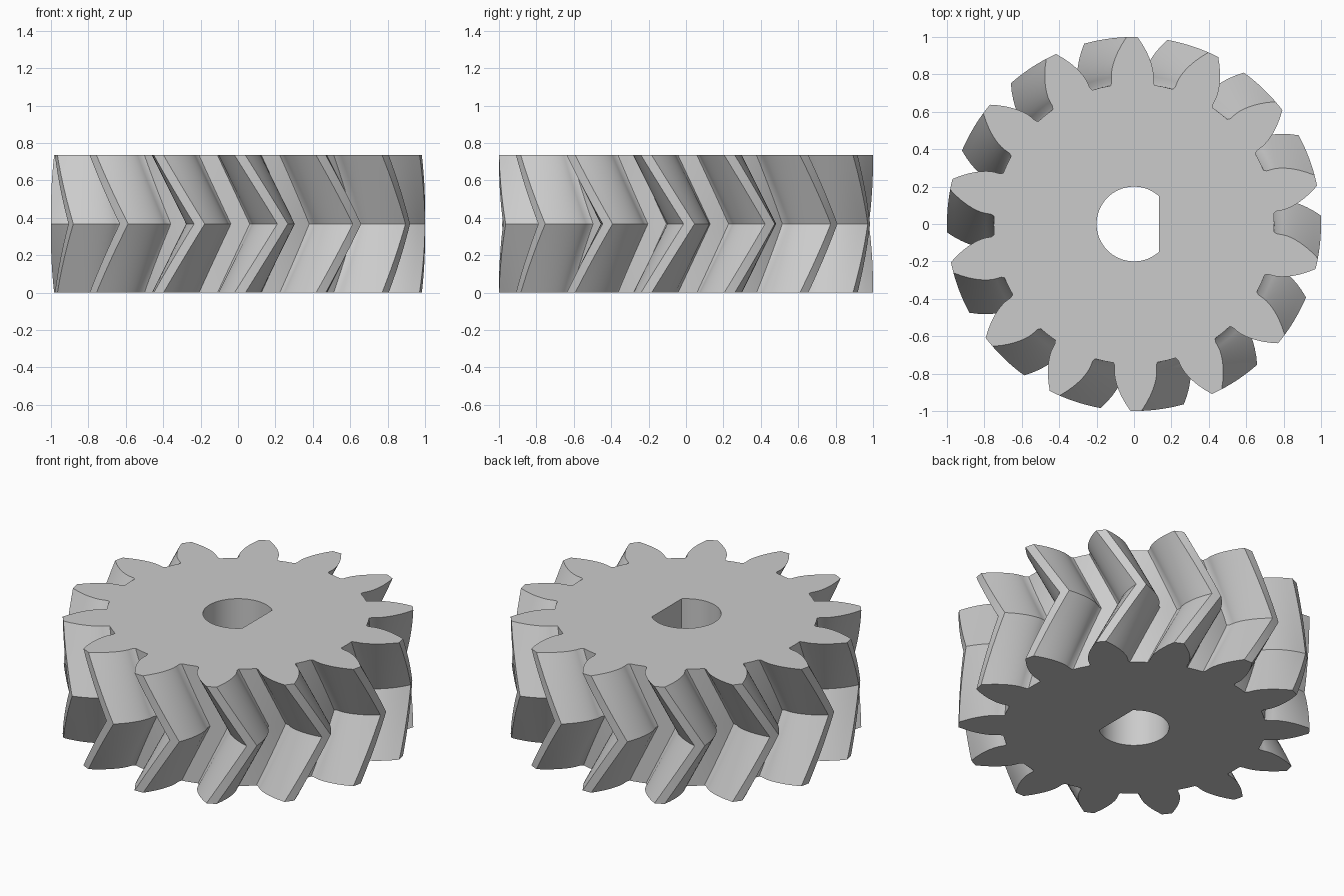
import bpy, bmesh
from math import radians, pi, cos, sin, tan, acos, sqrt

cube = bpy.data.objects.get("Cube")
if cube:
    bpy.data.objects.remove(cube, do_unlink=True)

TEETH = 14
TIP_R, PITCH_R, ROOT_R = 1.0, 0.875, 0.75
BASE_R = PITCH_R * cos(radians(25))
HEIGHT = 0.735
PHASE, TWIST = radians(0.6), radians(13.2)
BORE_R, BORE_FLAT = 0.2, 0.134
PITCH = 2 * pi / TEETH
HALF_LAYERS = 8


def involute(r):
    a = acos(min(1, BASE_R / r))
    return tan(a) - a


def half_angle(r):
    """Half of the tooth's angular width at radius r."""
    return PITCH / 4 + involute(PITCH_R) - involute(r)


def tooth_profile():
    """One tooth, as (radius, angle) running counterclockwise."""
    steps = 8
    radii = [BASE_R + (TIP_R - BASE_R) * (i / steps) ** 1.5 for i in range(steps + 1)]
    flank = [(ROOT_R, radians(9.0)), (ROOT_R + 0.015, radians(8.35))]
    flank += [(r, half_angle(r)) for r in radii]
    left = [(r, a) for r, a in reversed(flank)]
    return [(r, -a) for r, a in flank] + [(TIP_R, 0)] + left + [(ROOT_R, PITCH / 2)]


def gear_outline():
    return [(r, a + (k + 0.5) * PITCH + PHASE)
            for k in range(TEETH) for r, a in tooth_profile()]


def bore_outline():
    start = acos(BORE_FLAT / BORE_R)
    n = 48
    return [(BORE_R, start + (2 * pi - 2 * start) * i / n) for i in range(n + 1)]


def ring(bm, outline, z, turn=0):
    return [bm.verts.new((r * cos(a + turn), r * sin(a + turn), z)) for r, a in outline]


def skin(bm, lower, upper):
    n = len(lower)
    for i in range(n):
        j = (i + 1) % n
        bm.faces.new((lower[i], lower[j], upper[j], upper[i]))


def cap(bm, *loops):
    edges = [bm.edges.get((lp[i - 1], lp[i])) for lp in loops for i in range(len(lp))]
    bmesh.ops.triangle_fill(bm, edges=edges, use_beauty=True)


bm = bmesh.new()

# Chevron toothed wall, twisting out to mid height and back
rings = []
for i in range(2 * HALF_LAYERS + 1):
    t = i / HALF_LAYERS
    rings.append(ring(bm, gear_outline(), HEIGHT * t / 2, TWIST * (1 - abs(1 - t))))
for lower, upper in zip(rings, rings[1:]):
    skin(bm, lower, upper)

# D-shaped shaft bore
bore_low = ring(bm, bore_outline(), 0)
bore_top = ring(bm, bore_outline(), HEIGHT)
skin(bm, bore_low, bore_top)

# Flat end faces
cap(bm, rings[0], bore_low)
cap(bm, rings[-1], bore_top)
bmesh.ops.recalc_face_normals(bm, faces=bm.faces[:])

mesh = bpy.data.meshes.new("herringbone_gear")
bm.to_mesh(mesh)
bm.free()
gear = bpy.data.objects.new("herringbone_gear", mesh)
bpy.context.collection.objects.link(gear)

# Plain grey material
grey = bpy.data.materials.new("light_grey")
grey.use_nodes = True
colour = (0.6, 0.6, 0.6, 1)
grey.diffuse_color = colour
grey.node_tree.nodes["Principled BSDF"].inputs["Base Color"].default_value = colour
mesh.materials.append(grey)

# Smooth flanks with crisp edges
bpy.ops.object.select_all(action='DESELECT')
gear.select_set(True)
bpy.context.view_layer.objects.active = gear
bpy.ops.object.shade_smooth_by_angle(angle=radians(25))
